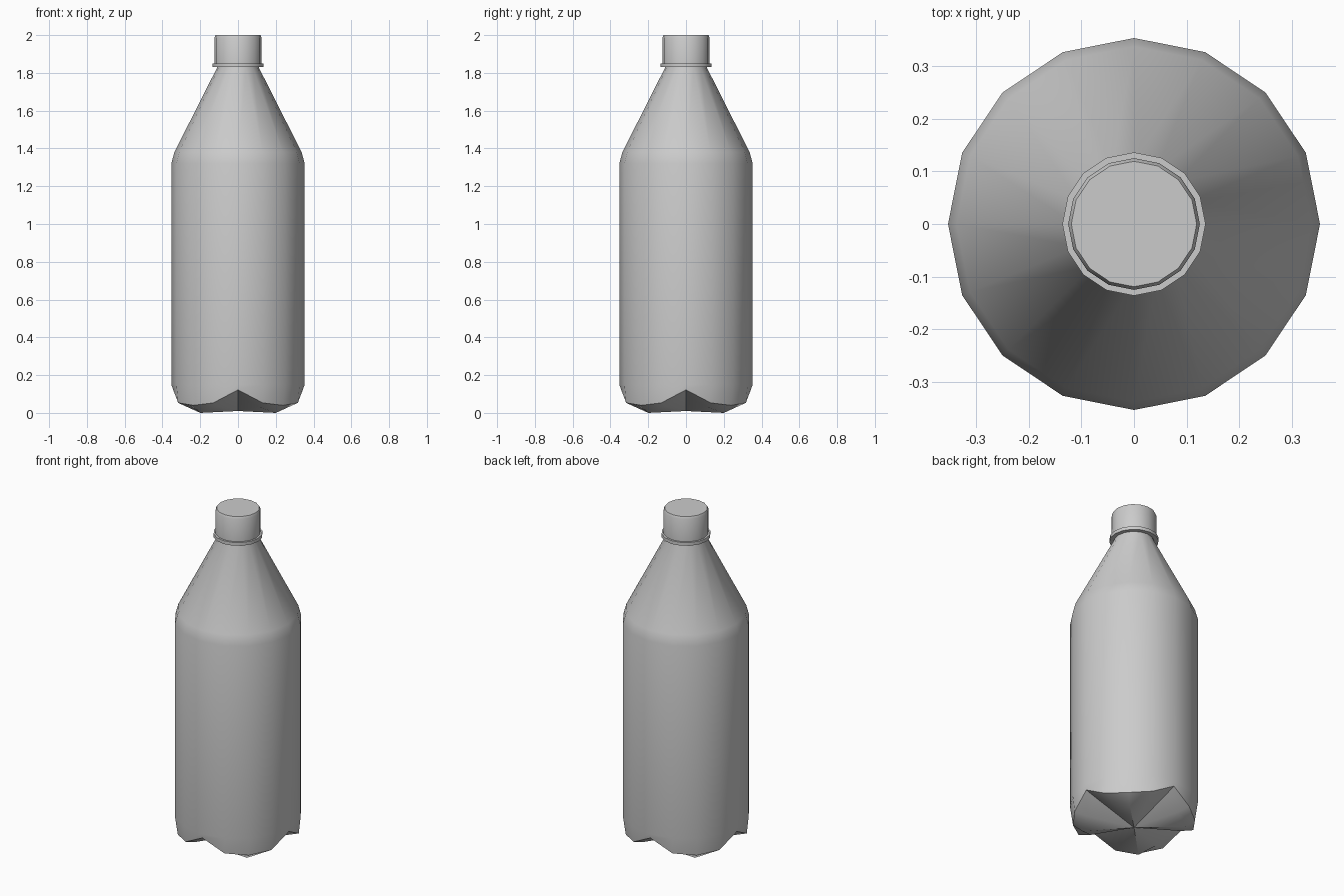
import bpy
import bmesh
from math import cos, sin, pi, radians

if "Cube" in bpy.data.objects:
    bpy.data.objects.remove(bpy.data.objects["Cube"], do_unlink=True)

SIDES = 16

grey = bpy.data.materials.new("light grey plastic")
grey.use_nodes = True
grey.diffuse_color = (0.6, 0.6, 0.6, 1)
grey.node_tree.nodes["Principled BSDF"].inputs["Base Color"].default_value = (0.6, 0.6, 0.6, 1)


def lathe(name, rings, bottom_z, top_z):
    """Join rings of (radius, height) and close both ends with fans.
    A ring may also be a list that repeats around the axis."""
    bm = bmesh.new()
    loops = []
    for ring in rings:
        pattern = ring if isinstance(ring, list) else [ring]
        loop = []
        for i in range(SIDES):
            r, z = pattern[i % len(pattern)]
            a = 2 * pi * i / SIDES
            loop.append(bm.verts.new((r * cos(a), r * sin(a), z)))
        loops.append(loop)
    for low, high in zip(loops, loops[1:]):
        for i in range(SIDES):
            j = (i + 1) % SIDES
            bm.faces.new((low[i], low[j], high[j], high[i]))
    for loop, z in ((loops[0], bottom_z), (loops[-1], top_z)):
        centre = bm.verts.new((0, 0, z))
        for i in range(SIDES):
            bm.faces.new((loop[i], loop[(i + 1) % SIDES], centre))
    bmesh.ops.recalc_face_normals(bm, faces=bm.faces)
    mesh = bpy.data.meshes.new(name)
    bm.to_mesh(mesh)
    bm.free()
    mesh.materials.append(grey)
    obj = bpy.data.objects.new(name, mesh)
    bpy.context.collection.objects.link(obj)
    bpy.ops.object.select_all(action="DESELECT")
    obj.select_set(True)
    bpy.context.view_layer.objects.active = obj
    bpy.ops.object.shade_smooth_by_angle(angle=radians(35))
    return obj


# Bottle with four feet on the diagonals; each pattern runs groove, flank, foot, flank
flank_in, flank_out = (0.27, 0.035), (0.343, 0.053)
foot_ring = [(0.28, 0.1), flank_in, (0.283, 0.0), flank_in]
rim_ring = [(0.343, 0.122), flank_out, (0.337, 0.04), flank_out]
lathe("bottle", [foot_ring, rim_ring, (0.353, 0.15), (0.353, 1.32),
                 (0.337, 1.38), (0.112, 1.825), (0.112, 1.86)], 0.01, 1.86)

# Neck collar
lathe("neck_collar", [(0.136, 1.83), (0.136, 1.85)], 1.83, 1.85)

# Screw cap with a narrow bevel at the top
lathe("cap", [(0.125, 1.845), (0.125, 1.987), (0.119, 2.0)], 1.845, 2.0)
